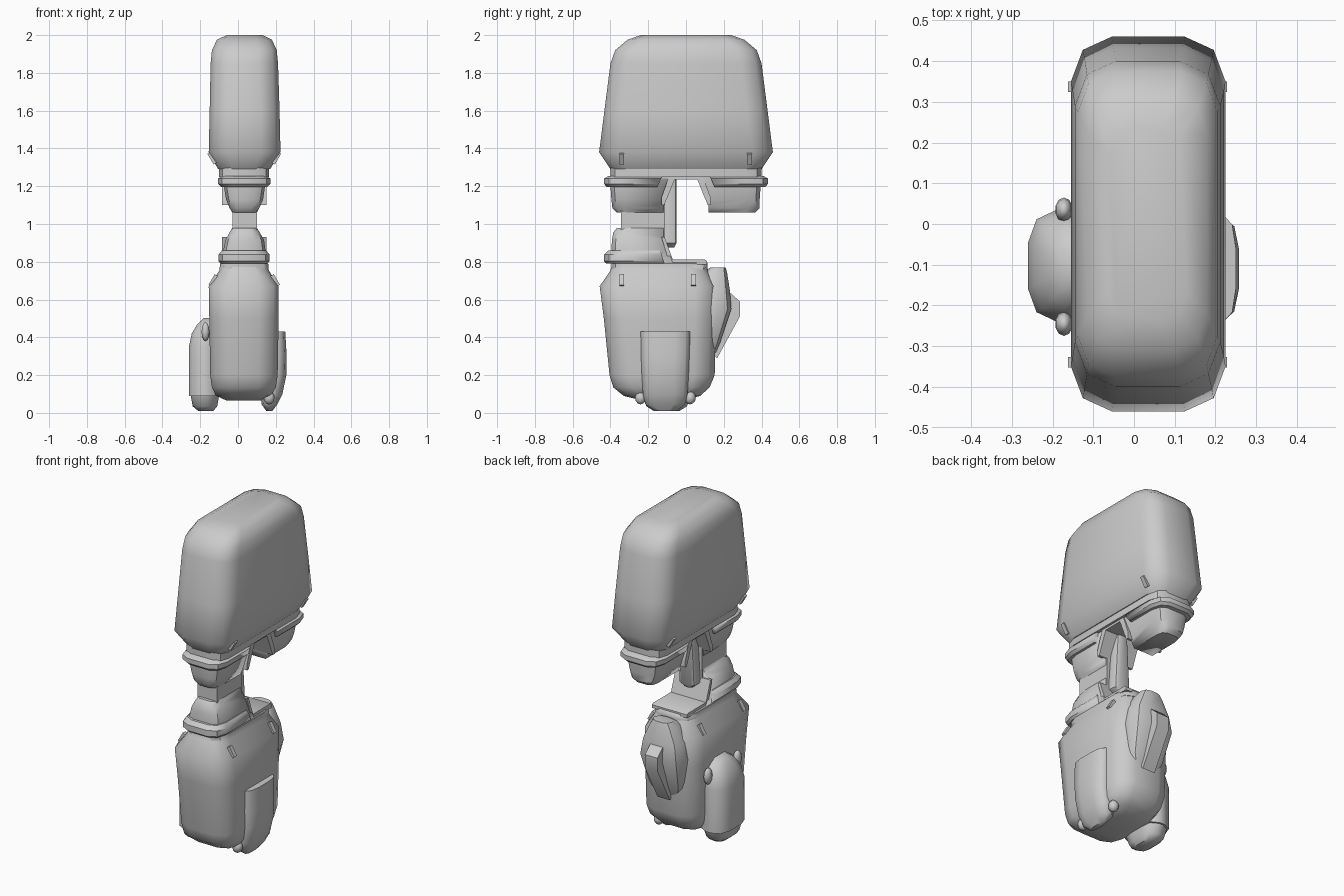
import bpy, bmesh, math

CX = 0.033  # centre plane of the main bodies


def finish(name, bm, angle=38):
    bmesh.ops.recalc_face_normals(bm, faces=bm.faces)
    me = bpy.data.meshes.new(name)
    bm.to_mesh(me)
    bm.free()
    ob = bpy.data.objects.new(name, me)
    bpy.context.collection.objects.link(ob)
    bpy.ops.object.select_all(action='DESELECT')
    ob.select_set(True)
    bpy.context.view_layer.objects.active = ob
    bpy.ops.object.shade_smooth_by_angle(angle=math.radians(angle))
    return ob


def loft(name, sections, angle=38):
    """Stack rounded rectangles: (z, x0, x1, y0, y1, rx, ry)."""
    bm = bmesh.new()
    rings = []
    for z, x0, x1, y0, y1, rx, ry in sections:
        ring = []
        corners = [(x1 - rx, y1 - ry), (x0 + rx, y1 - ry), (x0 + rx, y0 + ry), (x1 - rx, y0 + ry)]
        for q, (cx, cy) in enumerate(corners):
            for k in range(3):
                a = math.pi / 2 * (q + k / 2)
                ring.append(bm.verts.new((cx + rx * math.cos(a), cy + ry * math.sin(a), z)))
        rings.append(ring)
    for a, b in zip(rings, rings[1:]):
        for i in range(12):
            j = (i + 1) % 12
            bm.faces.new((a[i], a[j], b[j], b[i]))
    bm.faces.new(rings[0])
    bm.faces.new(rings[-1])
    return finish(name, bm, angle)


def prism(name, pts, x0, x1):
    """Extrude a y-z outline along x."""
    bm = bmesh.new()
    f = bm.faces.new([bm.verts.new((x0, y, z)) for y, z in pts])
    new = bmesh.ops.extrude_face_region(bm, geom=[f])['geom']
    bmesh.ops.translate(bm, vec=(x1 - x0, 0, 0), verts=[v for v in new if isinstance(v, bmesh.types.BMVert)])
    return finish(name, bm)


def cut(ob, pts):
    cutter = prism("cutter", pts, -0.5, 0.5)
    m = ob.modifiers.new("cut", 'BOOLEAN')
    m.operation, m.object, m.solver = 'DIFFERENCE', cutter, 'EXACT'
    bpy.context.view_layer.objects.active = ob
    bpy.ops.object.modifier_apply(modifier=m.name)
    bpy.data.objects.remove(cutter)


def knob(name, loc, scale):
    bm = bmesh.new()
    bmesh.ops.create_uvsphere(bm, u_segments=10, v_segments=6, radius=1)
    bmesh.ops.scale(bm, vec=scale, verts=bm.verts)
    finish(name, bm, 60).location = loc


def slot(name, x, y, z, tilt):
    for s in (-1, 1):
        bm = bmesh.new()
        bmesh.ops.create_cube(bm, size=1)
        bmesh.ops.scale(bm, vec=(0.025, 0.026, 0.065), verts=bm.verts)
        ob = finish(name, bm)
        ob.location = (CX + s * x, y, z)
        ob.rotation_euler.y = s * tilt


# Large upper block
loft("upper_block", [
    (1.29, -.105, .17, -.40, .40, .08, .09),
    (1.38, -.155, .225, -.46, .46, .10, .11),
    (1.60, -.15, .22, -.432, .432, .10, .11),
    (1.85, -.145, .212, -.40, .40, .10, .11),
    (1.92, -.138, .205, -.375, .375, .09, .10),
    (1.975, -.112, .18, -.31, .31, .08, .09),
    (2.0, -.06, .13, -.24, .24, .06, .07)], 45)

# Upper collar with trapezoid notch and rim band
collar = loft("upper_collar", [
    (1.06, -.03, .10, -.365, .365, .03, .05),
    (1.085, -.045, .113, -.39, .39, .04, .06),
    (1.13, -.063, .133, -.395, .39, .05, .07),
    (1.20, -.075, .143, -.40, .395, .05, .07),
    (1.249, -.078, .146, -.40, .395, .05, .07),
    (1.25, -.10, .165, -.40, .40, .06, .08),
    (1.30, -.10, .165, -.40, .40, .06, .08)])
cut(collar, [(-.12, 1.0), (-.12, 1.10), (-.065, 1.238), (.065, 1.238), (.12, 1.10), (.12, 1.0)])
band = loft("upper_band", [
    (1.197, -.09, .157, -.42, .42, .06, .08),
    (1.212, -.106, .172, -.434, .434, .07, .09),
    (1.24, -.106, .172, -.434, .434, .07, .09),
    (1.255, -.085, .15, -.41, .41, .06, .08)])
cut(band, [(-.17, 1.15), (-.12, 1.27), (.12, 1.27), (.17, 1.15)])
prism("upper_frame", [(-.13, 1.10), (-.13, 1.14), (-.088, 1.258), (.088, 1.258), (.13, 1.14), (.13, 1.10),
                      (.115, 1.10), (.06, 1.236), (-.06, 1.236), (-.115, 1.10)], -.086, .152)

# Narrow web and tapered rod joining the halves
prism("web", [(-.345, .90), (-.345, 1.15), (-.11, 1.15), (-.11, .90)], -.03, .10)
loft("rod", [
    (.875, .01, .06, -.11, -.062, .02, .02),
    (.90, -.02, .09, -.13, -.05, .02, .02),
    (1.25, .0, .07, -.12, -.05, .015, .02)])

# Lower collar, band and stepped frame
collar = loft("lower_collar", [
    (.76, -.095, .16, -.395, .115, .06, .08),
    (.865, -.077, .145, -.395, .115, .05, .07),
    (.915, -.066, .138, -.392, .11, .05, .07),
    (.955, -.045, .115, -.385, .10, .04, .06),
    (.98, -.03, .10, -.365, .08, .03, .05)])
cut(collar, [(-.12, 1.1), (-.12, .93), (-.07, .795), (.3, .795), (.3, 1.1)])
band = loft("lower_band", [
    (.79, -.09, .155, -.42, .2, .06, .08),
    (.803, -.103, .167, -.434, .2, .07, .09),
    (.838, -.103, .167, -.434, .2, .07, .09),
    (.86, -.085, .15, -.41, .2, .06, .08)])
cut(band, [(-.145, .9), (-.105, .75), (.3, .75), (.3, .9)])
prism("lower_frame", [(-.13, .93), (-.085, .785), (.11, .785), (.11, .805), (.10, .812),
                      (-.07, .812), (-.113, .93)], -.085, .15)

# Lower body
loft("lower_body", [
    (.79, -.095, .16, -.39, .105, .06, .08),
    (.755, -.098, .163, -.40, .115, .07, .09),
    (.67, -.155, .215, -.457, .16, .10, .11),
    (.50, -.152, .215, -.435, .158, .10, .11),
    (.20, -.147, .21, -.405, .152, .10, .11),
    (.135, -.138, .20, -.385, .125, .09, .10),
    (.09, -.115, .175, -.33, .075, .08, .09),
    (.065, -.06, .125, -.23, -.02, .06, .07)], 45)

# Inset lugs on the shoulder chamfers
for y in (-.34, .337):
    slot("upper_lug", .168, y, 1.35, .53)
for y in (-.34, .04):
    slot("lower_lug", .162, y, .70, -.53)

# Bulged pod on the left side, with a bottom cap
loft("left_pod", [
    (.09, -.26, -.09, -.24, .035, .07, .08),
    (.35, -.26, -.09, -.24, .035, .07, .08),
    (.42, -.245, -.09, -.23, .025, .07, .08),
    (.47, -.215, -.09, -.20, -.005, .05, .07),
    (.503, -.18, -.10, -.15, -.055, .03, .04)], 45)
loft("left_pod_cap", [
    (.01, -.21, -.13, -.17, -.035, .03, .04),
    (.035, -.24, -.11, -.21, .005, .05, .07),
    (.091, -.25, -.10, -.23, .025, .06, .08)], 45)
for y in (-.245, .035):
    knob("left_pod_knob", (-.172, y, .43), (.022, .03, .05))

# Wrapping pod on the right side
loft("right_pod", [
    (.43, .12, .25, -.24, .022, .03, .08),
    (.30, .12, .258, -.238, .018, .04, .08),
    (.20, .12, .256, -.234, .014, .04, .08),
    (.10, .12, .235, -.228, .008, .04, .07),
    (.045, .125, .208, -.215, -.005, .03, .06),
    (.01, .15, .182, -.17, -.05, .015, .04)], 45)
for y in (-.24, .022):
    knob("right_pod_knob", (.165, y, .08), (.03, .03, .035))

# Rear boss with a raised lever
loft("rear_boss", [
    (.32, CX - .09, CX + .09, .05, .158, .05, .03),
    (.37, CX - .115, CX + .115, .05, .18, .06, .05),
    (.55, CX - .14, CX + .14, .05, .24, .07, .07),
    (.65, CX - .125, CX + .125, .05, .232, .07, .07),
    (.74, CX - .08, CX + .08, .08, .218, .05, .05),
    (.77, CX - .06, CX + .06, .13, .21, .04, .035)])
prism("rear_lever", [(.19, .64), (.235, .635), (.285, .59), (.285, .51), (.165, .29), (.13, .32)], CX - .042, CX + .042)
